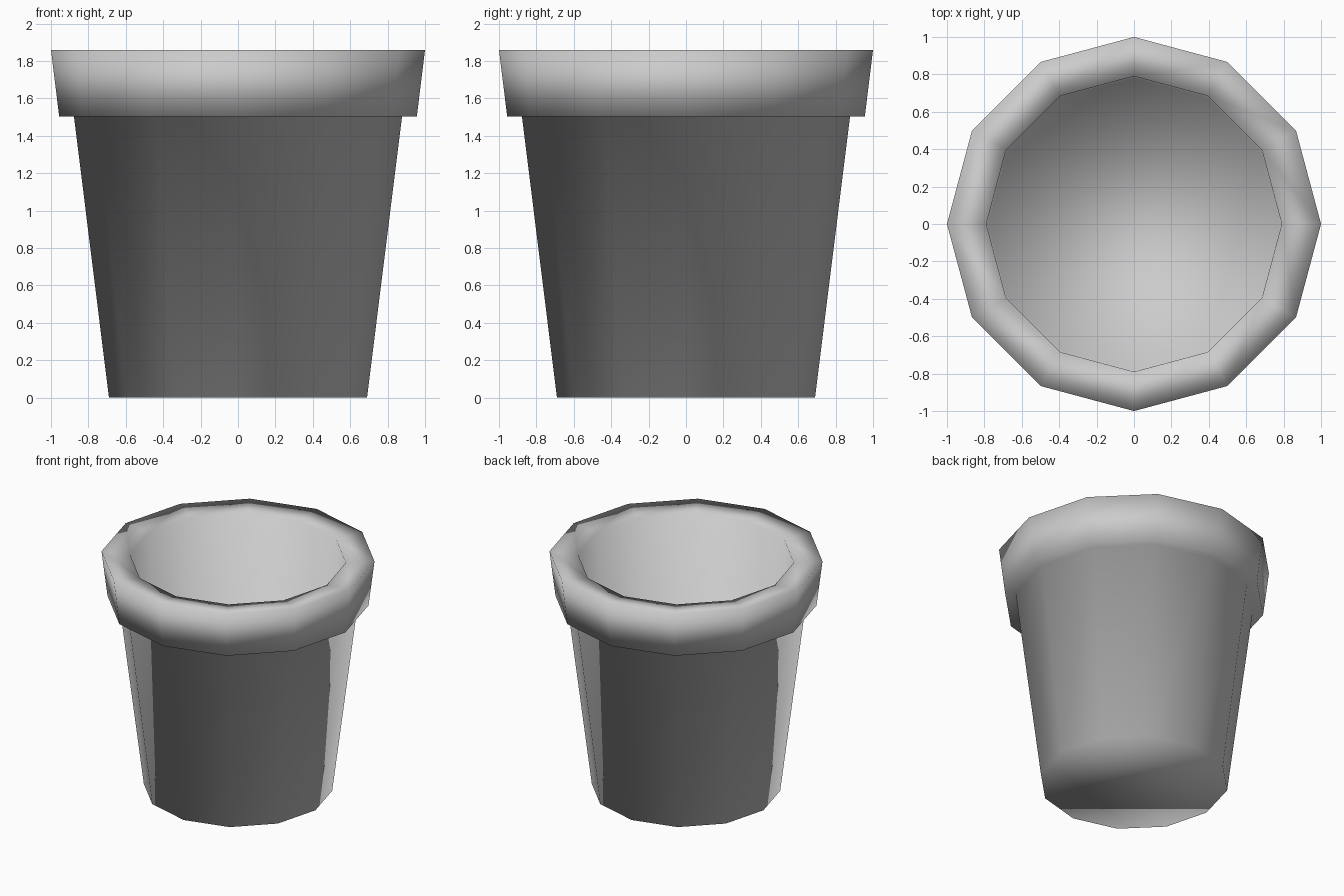
import bpy, bmesh, math

if "Cube" in bpy.data.objects:
    bpy.data.objects.remove(bpy.data.objects["Cube"])

SIDES = 12
# (radius, height) from the base, up the outside, over the rim, down the inside
PROFILE = [(0.69, 0.0), (0.877, 1.503), (0.956, 1.503), (1.0, 1.86),
           (0.79, 1.84), (0.78, 1.0)]

bm = bmesh.new()


def ring(radius, z):
    return [bm.verts.new((radius * math.cos(math.tau * i / SIDES),
                          radius * math.sin(math.tau * i / SIDES), z))
            for i in range(SIDES)]


# Outer wall, rim and inner wall
rings = [ring(r, z) for r, z in PROFILE]
for low, high in zip(rings, rings[1:]):
    for i in range(SIDES):
        j = (i + 1) % SIDES
        bm.faces.new((low[i], low[j], high[j], high[i]))

# Underside and inside floor
bm.faces.new(rings[0][::-1])
bm.faces.new(rings[-1])

for face in bm.faces:
    face.smooth = True
bmesh.ops.recalc_face_normals(bm, faces=bm.faces[:])

mesh = bpy.data.meshes.new("flower_pot")
bm.to_mesh(mesh)
bm.free()
bpy.context.collection.objects.link(bpy.data.objects.new("flower_pot", mesh))
